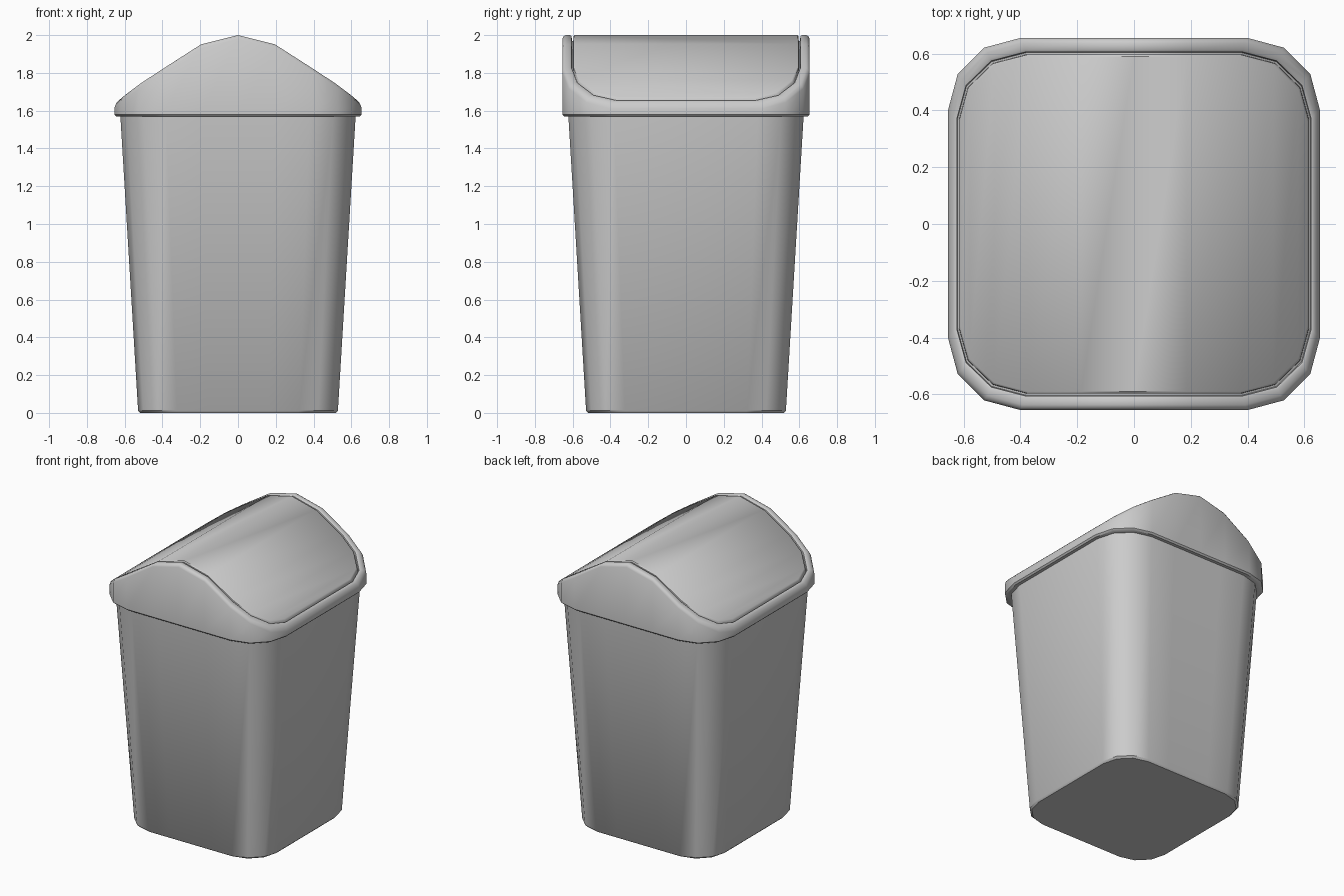
import bpy, bmesh
from math import cos, sin, radians

if "Cube" in bpy.data.objects:
    bpy.data.objects.remove(bpy.data.objects["Cube"])

HALF, FLAT = 0.655, 0.40
R = HALF - FLAT

# half outline of the lid (front side, left to right), mirrored for the back
corner = [(FLAT + R * cos(radians(a)), FLAT + R * sin(radians(a))) for a in (0, 30, 60, 90)]
front = [(-x, -y) for x, y in corner] + [(x, -HALF) for x in (-0.2, 0, 0.2)]
front += [(x, -y) for x, y in reversed(corner)]
OUTLINE = front + [(x, -y) for x, y in reversed(front)]

# arched lid height as a function of x
ARCH = [(0, 2.0), (0.2, 1.95), (0.4, 1.82), (0.53, 1.735), (0.62, 1.665), (0.66, 1.625)]


def arch(x):
    x = abs(x)
    for (x0, z0), (x1, z1) in zip(ARCH, ARCH[1:]):
        if x <= x1:
            return z0 + (z1 - z0) * (x - x0) / (x1 - x0)
    return ARCH[-1][1]


def ring(bm, hx, hy, z=None, drop=0.0):
    """Rounded-square loop; flat at z, or following the arch."""
    out = []
    for x, y in OUTLINE:
        px, py = x * hx / HALF, y * hy / HALF
        out.append(bm.verts.new((px, py, z if z is not None else arch(px) - drop)))
    return out


def bridge(bm, a, b):
    n = len(a)
    for i in range(n):
        j = (i + 1) % n
        bm.faces.new((a[i], a[j], b[j], b[i]))


def build(name, specs, cap_start=False, arch_end=False):
    bm = bmesh.new()
    rings = [ring(bm, *s) for s in specs]
    for a, b in zip(rings, rings[1:]):
        bridge(bm, a, b)
    if cap_start:
        bm.faces.new(list(reversed(rings[0])))
    if arch_end:
        top = rings[-1]
        n = len(top)
        for i in range(n // 2 - 1):
            bm.faces.new((top[i], top[i + 1], top[n - 2 - i], top[n - 1 - i]))
    me = bpy.data.meshes.new(name)
    bm.to_mesh(me)
    bm.free()
    ob = bpy.data.objects.new(name, me)
    bpy.context.collection.objects.link(ob)
    bpy.ops.object.select_all(action='DESELECT')
    ob.select_set(True)
    bpy.context.view_layer.objects.active = ob
    bpy.ops.object.shade_smooth_by_angle(angle=radians(40))
    return ob


# tapered bin body with a softened bottom edge
build("bin_body", [
    (0.518, 0.518, 0.0),
    (0.529, 0.529, 0.012),
    (0.623, 0.623, 1.575),
], cap_start=True)

# lid: lower lip, skirt, rounded arched rim, groove wall
build("lid_frame", [
    (0.615, 0.615, 1.57),
    (0.645, 0.645, 1.57),
    (0.655, 0.655, 1.58),
    (0.655, 0.655, None, 0.02),
    (0.649, 0.647, None, 0.005),
    (0.640, 0.637, None, 0.0),
    (0.630, 0.614, None, 0.0),
    (0.624, 0.606, None, 0.006),
    (0.622, 0.603, None, 0.03),
])

# swinging flap set into the frame
build("swing_flap", [
    (0.622, 0.603, None, 0.03),
    (0.617, 0.597, None, 0.03),
    (0.616, 0.596, None, 0.006),
    (0.610, 0.590, None, 0.0),
], arch_end=True)
